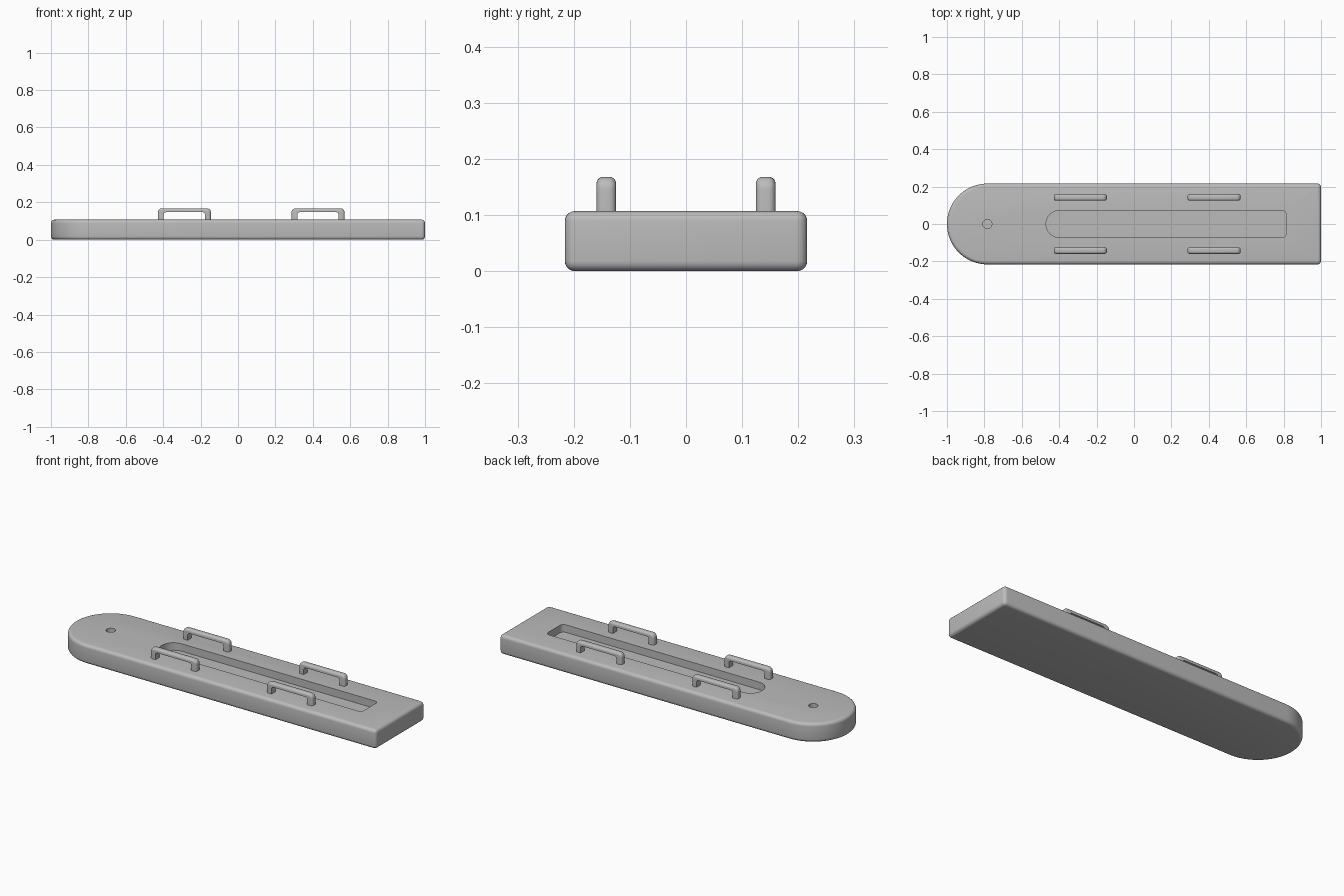
import bpy, bmesh, math

if "Cube" in bpy.data.objects:
    bpy.data.objects.remove(bpy.data.objects["Cube"])

grey = bpy.data.materials.new("light grey")
grey.diffuse_color = (0.5, 0.5, 0.5, 1)
grey.use_nodes = True
grey.node_tree.nodes["Principled BSDF"].inputs["Base Color"].default_value = grey.diffuse_color


def arc(cx, cy, r, a0, a1, n):
    """Points on an arc, angles in degrees."""
    return [(cx + r * math.cos(math.radians(a0 + (a1 - a0) * i / n)),
             cy + r * math.sin(math.radians(a0 + (a1 - a0) * i / n))) for i in range(n + 1)]


def tongue(x0, x1, half, corner):
    """Outline with a half-round left end and rounded right corners."""
    return (arc(x0 + half, 0, half, 90, 270, 40)
            + arc(x1 - corner, -half + corner, corner, -90, 0, 5)
            + arc(x1 - corner, half - corner, corner, 0, 90, 5))


def prism(name, outline, low, high, upright=False, bevel=0, rounded=None):
    """Extrude an outline along z (or y if upright) and round its rim edges."""
    bm = bmesh.new()
    place = (lambda u, v, d: (u, d, v)) if upright else (lambda u, v, d: (u, v, d))
    n = len(outline)
    a = [bm.verts.new(place(u, v, low)) for u, v in outline]
    b = [bm.verts.new(place(u, v, high)) for u, v in outline]
    bm.faces.new(a)
    bm.faces.new(b)
    for i in range(n):
        bm.faces.new((a[i], a[(i + 1) % n], b[(i + 1) % n], b[i]))
    bmesh.ops.recalc_face_normals(bm, faces=bm.faces[:])
    if bevel:
        rim = [bm.edges.get((s[i], s[(i + 1) % n])) for s in (a, b)
               for i in range(n) if rounded is None or i in rounded]
        bmesh.ops.bevel(bm, geom=rim, offset=bevel, offset_type='OFFSET', segments=5,
                        profile=0.5, affect='EDGES', clamp_overlap=True)
    mesh = bpy.data.meshes.new(name)
    bm.to_mesh(mesh)
    bm.free()
    mesh.materials.append(grey)
    obj = bpy.data.objects.new(name, mesh)
    bpy.context.collection.objects.link(obj)
    return obj


def smooth(obj):
    bpy.ops.object.select_all(action='DESELECT')
    obj.select_set(True)
    bpy.context.view_layer.objects.active = obj
    bpy.ops.object.shade_smooth_by_angle(angle=math.radians(35))


# Base board with rounded rims
TOP = 0.107
board = prism("board", tongue(-1, 1, 0.216, 0.019), 0, TOP, bevel=0.018)

# Long recess and small round hole, cut into the top
cutters = [prism("recess_cutter", tongue(-0.47, 0.813, 0.073, 0.022), TOP - 0.042, 0.2),
           prism("hole_cutter", arc(-0.784, 0, 0.024, 0, 360, 32)[:-1], TOP - 0.042, 0.2)]
for c in cutters:
    c.hide_render = True
    m = board.modifiers.new(c.name, 'BOOLEAN')
    m.operation, m.solver, m.object = 'DIFFERENCE', 'EXACT', c
bpy.context.view_layer.update()
cut = bpy.data.meshes.new_from_object(board.evaluated_get(bpy.context.evaluated_depsgraph_get()))
board.modifiers.clear()
board.data = cut
for c in cutters:
    bpy.data.objects.remove(c)
smooth(board)

# Four bridge handles: outer arch then inner opening
HALF, LEG, BAR, HIGH, FOOT = 0.142, 0.032, 0.021, 0.168, TOP - 0.01
outer = ([(HALF, FOOT)] + arc(HALF - 0.022, HIGH - 0.022, 0.022, 0, 90, 6)
         + arc(-HALF + 0.022, HIGH - 0.022, 0.022, 90, 180, 6) + [(-HALF, FOOT)])
ih, iz, r = HALF - LEG, HIGH - BAR, 0.012
inner = ([(-ih, FOOT)] + arc(-ih + r, iz - r, r, 180, 90, 4)
         + arc(ih - r, iz - r, r, 90, 0, 4) + [(ih, FOOT)])
for xname, x in (("left", -0.287), ("right", 0.428)):
    for yname, y in (("front", -0.142), ("back", 0.142)):
        handle = prism(f"handle_{yname}_{xname}", outer + inner, -0.0175, 0.0175, True,
                       0.012, range(len(outer) - 1))
        handle.location = (x, y, 0)
        smooth(handle)
